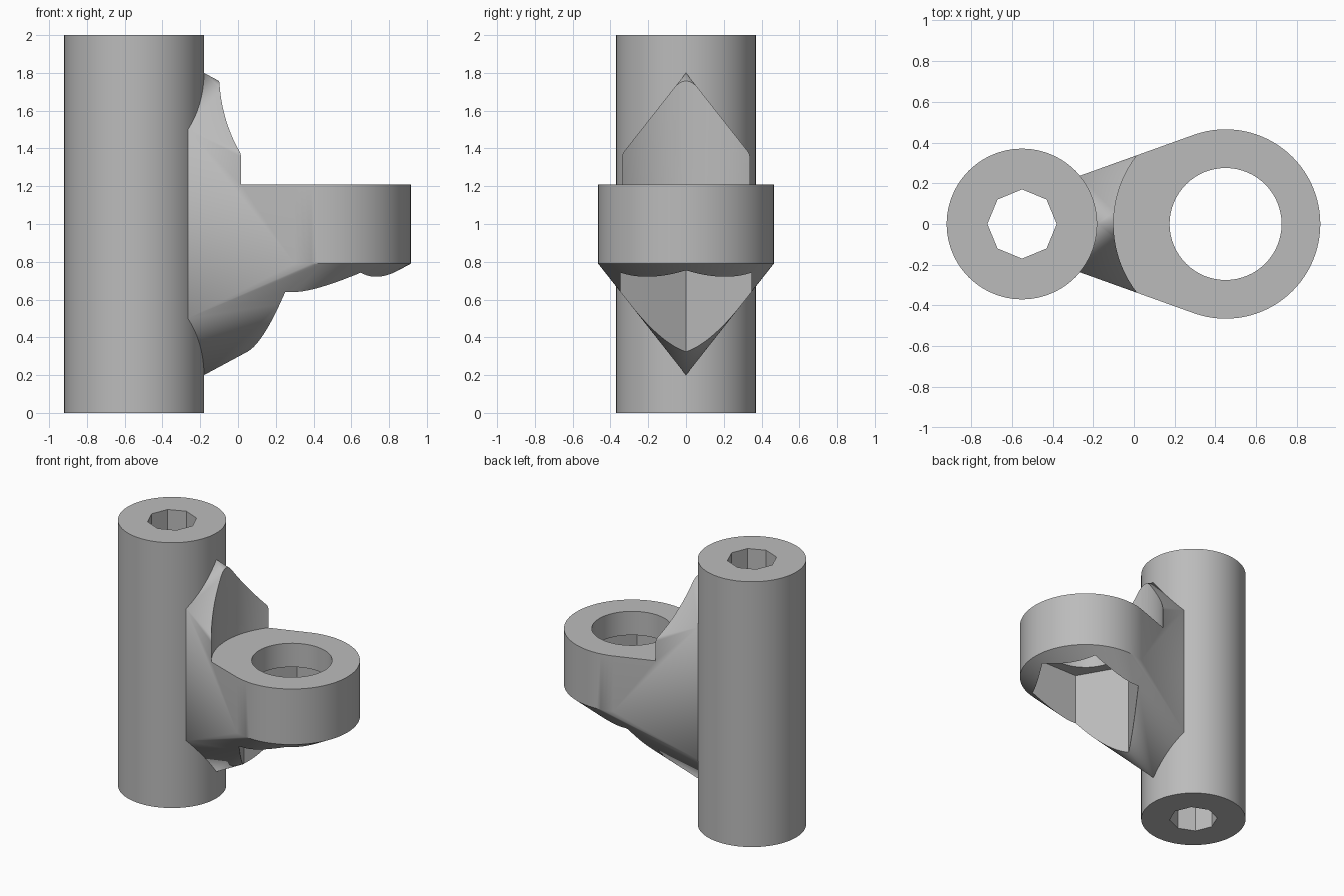
import bpy
import bmesh
from math import cos, sin, pi, radians

cube = bpy.data.objects.get("Cube")
if cube:
    bpy.data.objects.remove(cube, do_unlink=True)

grey = bpy.data.materials.new("plain grey")
grey.use_nodes = True
colour = (0.5, 0.5, 0.5, 1)
grey.diffuse_color = colour
grey.node_tree.nodes["Principled BSDF"].inputs["Base Color"].default_value = colour

POST_X, RING_X = -0.55, 0.45
POST_R, RING_R = 0.37, 0.465
RING_LOW, RING_TOP = 0.79, 1.21


def circle(x, radius, z, sides):
    return [(x + radius * cos(2 * pi * i / sides), radius * sin(2 * pi * i / sides), z)
            for i in range(sides)]


def hull(name, points):
    """Convex solid wrapped around the points."""
    bm = bmesh.new()
    for p in points:
        bm.verts.new(p)
    res = bmesh.ops.convex_hull(bm, input=bm.verts)
    spare = {g for g in res["geom_interior"] + res["geom_unused"]
             if isinstance(g, bmesh.types.BMVert)}
    bmesh.ops.delete(bm, geom=list(spare), context='VERTS')
    bmesh.ops.dissolve_limit(bm, angle_limit=radians(0.1), verts=bm.verts, edges=bm.edges)
    bmesh.ops.recalc_face_normals(bm, faces=bm.faces)
    mesh = bpy.data.meshes.new(name)
    bm.to_mesh(mesh)
    bm.free()
    mesh.materials.append(grey)
    obj = bpy.data.objects.new(name, mesh)
    bpy.context.collection.objects.link(obj)
    return obj


def prism(name, x, radius, low, top, sides):
    return hull(name, circle(x, radius, low, sides) + circle(x, radius, top, sides))


def cut(obj, *cutters):
    """Subtract each cutter, then smooth the curved faces."""
    bpy.ops.object.select_all(action='DESELECT')
    bpy.context.view_layer.objects.active = obj
    obj.select_set(True)
    for cutter in cutters:
        mod = obj.modifiers.new("cut", 'BOOLEAN')
        mod.operation = 'DIFFERENCE'
        mod.solver = 'EXACT'
        mod.object = cutter
        bpy.ops.object.modifier_apply(modifier=mod.name)
        bpy.data.objects.remove(cutter, do_unlink=True)
    bpy.ops.object.shade_smooth_by_angle(angle=radians(25))


# Upright post with an eight-sided bore
post = prism("post", POST_X, POST_R, 0, 2, 96)
cut(post, prism("bore_cutter", POST_X, 0.17, -0.1, 2.1, 8))

# Bracket: pointed six-sided pad on the post, drawn out to the ring
pad = [(POST_X + POST_R, 0, 0.2), (POST_X + POST_R, 0, 1.8)]
pad += [(-0.268, y, z) for y in (-0.236, 0.236) for z in (0.5, 1.5)]
ring = circle(RING_X, RING_R, RING_LOW, 96) + circle(RING_X, RING_R, RING_TOP, 96)
bracket = hull("ring_bracket", pad + ring)

# Clearance above the ring, round hole, and six-sided nut pocket from below
cut(bracket,
    prism("clearance_cutter", RING_X, 0.55, RING_TOP - 0.001, 2.2, 96),
    prism("hole_cutter", RING_X, 0.275, -0.1, 2.2, 64),
    prism("nut_pocket_cutter", RING_X, 0.4, -0.1, 1.03, 6))
